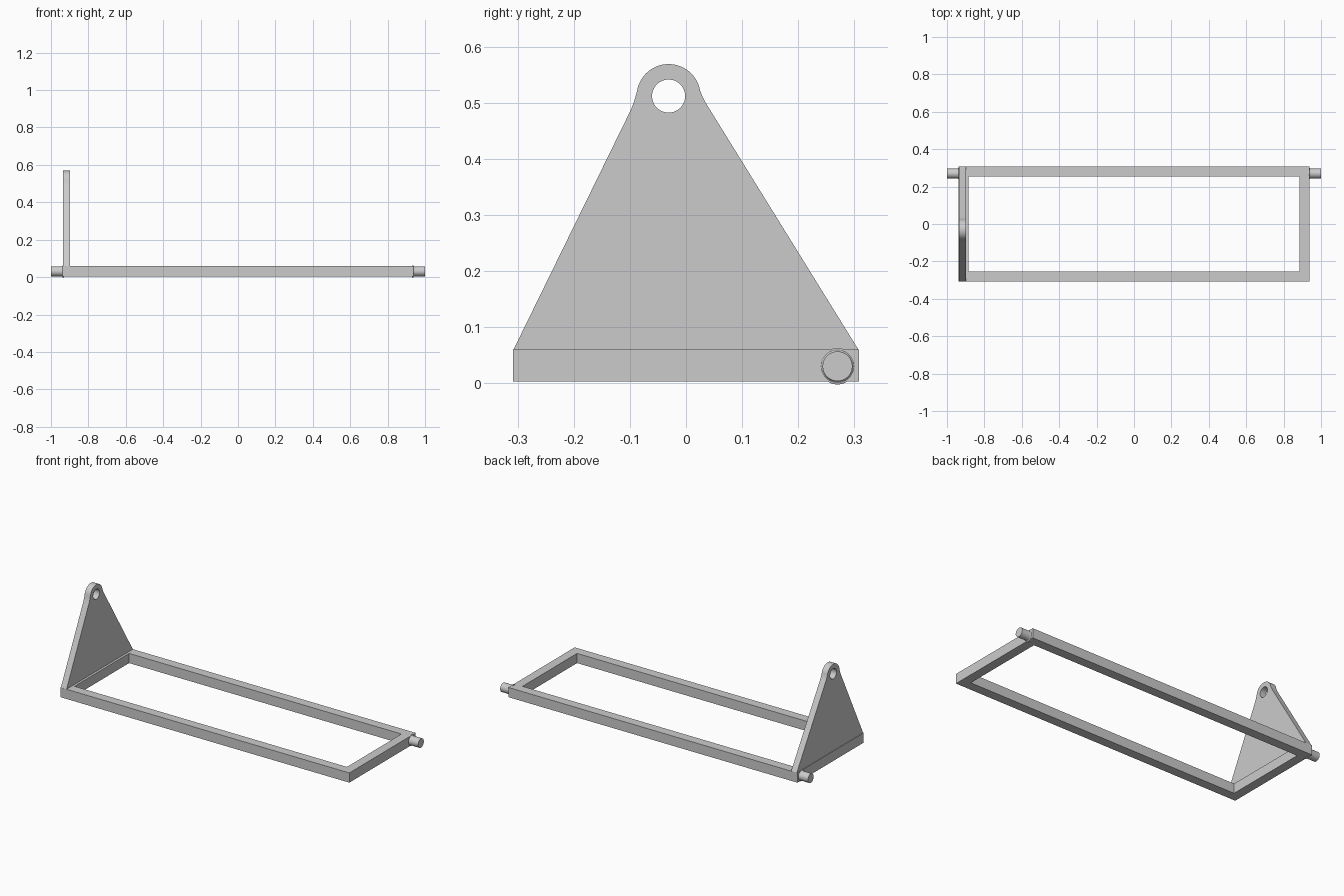
import bpy, bmesh
from math import sin, cos, pi, radians
from mathutils import Matrix

if "Cube" in bpy.data.objects:
    bpy.data.objects.remove(bpy.data.objects["Cube"])


def circle(cx, cy, r, n=48):
    return [(cx + r * cos(2 * pi * i / n), cy + r * sin(2 * pi * i / n)) for i in range(n)]


def rect(w, d):
    return [(-w, -d), (w, -d), (w, d), (-w, d)]


def finish(name, mesh):
    obj = bpy.data.objects.new(name, mesh)
    bpy.context.collection.objects.link(obj)
    bpy.ops.object.select_all(action='DESELECT')
    bpy.context.view_layer.objects.active = obj
    obj.select_set(True)
    bpy.ops.object.shade_smooth_by_angle(angle=radians(30))
    return obj


def plate(name, outlines, thickness, matrix):
    """Extrude an outline with holes, centred on its own plane."""
    curve = bpy.data.curves.new(name, 'CURVE')
    curve.dimensions, curve.fill_mode = '2D', 'BOTH'
    curve.extrude = thickness / 2
    for pts in outlines:
        s = curve.splines.new('POLY')
        s.points.add(len(pts) - 1)
        for p, (x, y) in zip(s.points, pts):
            p.co = (x, y, 0, 1)
        s.use_cyclic_u = True
    tmp = bpy.data.objects.new(name + "_profile", curve)
    bpy.context.collection.objects.link(tmp)
    bpy.context.view_layer.update()
    mesh = bpy.data.meshes.new_from_object(tmp.evaluated_get(bpy.context.evaluated_depsgraph_get()))
    bpy.data.objects.remove(tmp)
    bm = bmesh.new()
    bm.from_mesh(mesh)
    bmesh.ops.remove_doubles(bm, verts=bm.verts, dist=1e-5)
    bm.transform(matrix)
    bmesh.ops.recalc_face_normals(bm, faces=bm.faces)
    bm.to_mesh(mesh)
    bm.free()
    return finish(name, mesh)


def pin(name, side):
    """Round pivot pin with a small fillet where it meets the frame."""
    f = 0.006
    prof = [(0.93, 0), (0.93, 0.0265 + f)]
    prof += [(0.938 + f * (1 - cos(a)), 0.0265 + f * (1 - sin(a)))
             for a in (i * pi / 10 for i in range(6))]
    prof += [(1.0, 0.0265), (1.0, 0)]
    bm = bmesh.new()
    vs = [bm.verts.new((x, r, 0)) for x, r in prof]
    es = [bm.edges.new(e) for e in zip(vs, vs[1:])]
    bmesh.ops.spin(bm, geom=vs + es, cent=(0, 0, 0), axis=(1, 0, 0), angle=2 * pi, steps=48)
    bmesh.ops.remove_doubles(bm, verts=bm.verts, dist=1e-5)
    bm.transform(Matrix.Translation((0, 0.27, 0.0305)) @ Matrix.Rotation(0 if side > 0 else pi, 4, 'Z'))
    bmesh.ops.recalc_face_normals(bm, faces=bm.faces)
    mesh = bpy.data.meshes.new(name)
    bm.to_mesh(mesh)
    bm.free()
    return finish(name, mesh)


# Rectangular base frame
plate("base_frame", [rect(0.939, 0.308), rect(0.885, 0.253)], 0.057,
      Matrix.Translation((0, 0, 0.0315)))

# Triangular lever plate with a rounded eye at the top
cy, cz = -0.031, 0.512
arc = [(cy + 0.057 * cos(radians(a)), cz + 0.057 * sin(radians(a))) for a in range(10, 171, 5)]
outline = ([(-0.308, 0.059), (0.308, 0.059), (0.040, 0.492), (0.034, 0.502), (0.029, 0.512)]
           + arc + [(-0.0905, 0.509), (-0.094, 0.498), (-0.0985, 0.487)])
upright = Matrix.Translation((-0.917, 0, 0)) @ Matrix.Rotation(pi / 2, 4, 'Z') @ Matrix.Rotation(pi / 2, 4, 'X')
plate("lever_plate", [outline, circle(cy, cz, 0.0295)], 0.037, upright)

# Pivot pins on both ends
for label, side in (("left", -1), ("right", 1)):
    pin(label + "_pivot_pin", side)
